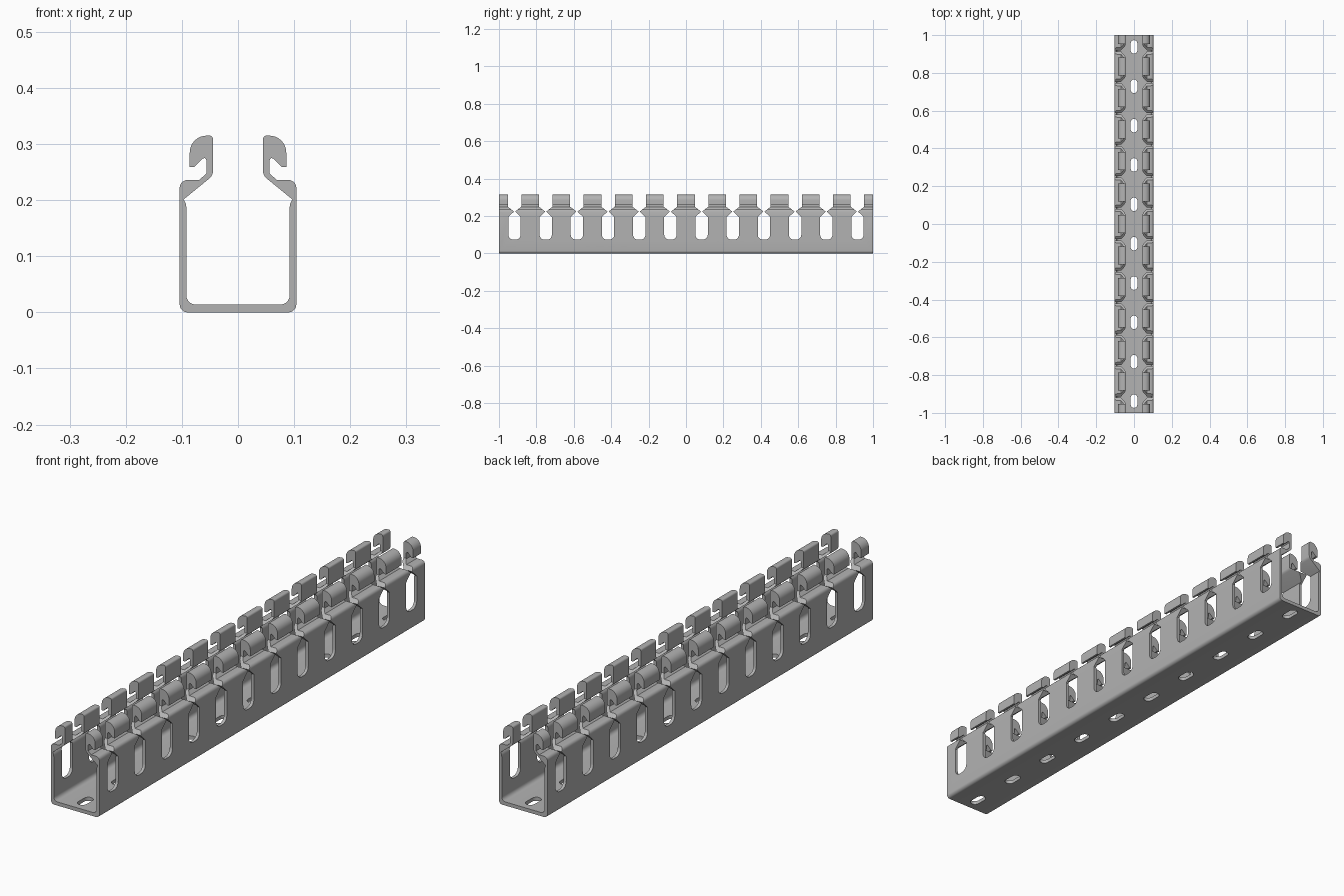
import bpy
import bmesh
import math
from mathutils import Vector

if "Cube" in bpy.data.objects:
    bpy.data.objects.remove(bpy.data.objects["Cube"])

grey = bpy.data.materials.new("duct grey")
grey.use_nodes = True
COLOUR = (0.45, 0.45, 0.45, 1)
grey.diffuse_color = COLOUR
grey.node_tree.nodes["Principled BSDF"].inputs["Base Color"].default_value = COLOUR


def add_prism(bm, outline, start, depth):
    """Extrude a closed outline of 3D points along depth."""
    face = bm.faces.new([bm.verts.new(Vector(p) + Vector(start)) for p in outline])
    moved = bmesh.ops.extrude_face_region(bm, geom=[face])["geom"]
    verts = [g for g in moved if isinstance(g, bmesh.types.BMVert)]
    bmesh.ops.translate(bm, verts=verts, vec=depth)


def make_object(name, bm):
    bmesh.ops.recalc_face_normals(bm, faces=bm.faces)
    mesh = bpy.data.meshes.new(name)
    bm.to_mesh(mesh)
    bm.free()
    mesh.materials.append(grey)
    obj = bpy.data.objects.new(name, mesh)
    bpy.context.collection.objects.link(obj)
    return obj


def arc(cx, cz, rx, rz, a0, a1, n=5):
    angles = [math.radians(a0 + (a1 - a0) * i / n) for i in range(n + 1)]
    return [(cx + rx * math.cos(a), cz + rz * math.sin(a)) for a in angles]


# Half of the cross-section on +x: outer wall, shoulder, hook, inner wall
half = arc(0.09, 0.014, 0.014, 0.014, -90, 0)
half += arc(0.09, 0.222, 0.014, 0.014, 0, 90)
half += [(0.069, 0.236), (0.056, 0.248), (0.056, 0.271), (0.059, 0.275), (0.063, 0.274),
         (0.078, 0.259), (0.086, 0.259)]
half += arc(0.056, 0.285, 0.03, 0.03, 0, 90, 8)
half += arc(0.052, 0.308, 0.0075, 0.0075, 90, 180)
half += arc(0.0615, 0.252, 0.017, 0.017, 180, 225, 3)
half += arc(0.109, 0.187, 0.017, 0.02, 135, 180, 3)[::1]
half += arc(0.076, 0.03, 0.016, 0.016, 0, -90)
profile = half + [(-x, z) for x, z in reversed(half)]

bm = bmesh.new()
add_prism(bm, [(x, 0, z) for x, z in profile], (0, -1, 0), (0, 2, 0))
duct = make_object("slotted_duct", bm)

# Side slots, narrowing to a slit and opening into the gap between fingers
side = arc(0.007, 0.1, 0.026, 0.026, -90, 0) + [(0.033, 0.195), (0.003, 0.224),
                                                (0.036, 0.25), (0.036, 0.4)]
side += [(-y, z) for y, z in reversed(side)]
bm = bmesh.new()
for i in range(12):
    add_prism(bm, [(0, y, z) for y, z in side], (-0.2, (i - 5.5) / 6, 0), (0.4, 0, 0))
side_cutter = make_object("side_slot_cutter", bm)

# Mounting slots along the floor
slot = arc(0, 0.018, 0.018, 0.018, 0, 180, 8) + arc(0, -0.018, 0.018, 0.018, 180, 360, 8)
bm = bmesh.new()
for i in range(10):
    add_prism(bm, [(x, y, 0) for x, y in slot], (0, (i - 4.5) * 0.2083, -0.05), (0, 0, 0.1))
floor_cutter = make_object("floor_slot_cutter", bm)

# Cut the slots
bpy.context.view_layer.objects.active = duct
duct.select_set(True)
for cutter in (side_cutter, floor_cutter):
    cutter.hide_render = True
    mod = duct.modifiers.new("cut", "BOOLEAN")
    mod.operation = "DIFFERENCE"
    mod.solver = "EXACT"
    mod.object = cutter
    bpy.ops.object.modifier_apply(modifier=mod.name)
    bpy.data.objects.remove(cutter)

bpy.ops.object.shade_smooth_by_angle(angle=math.radians(30))
